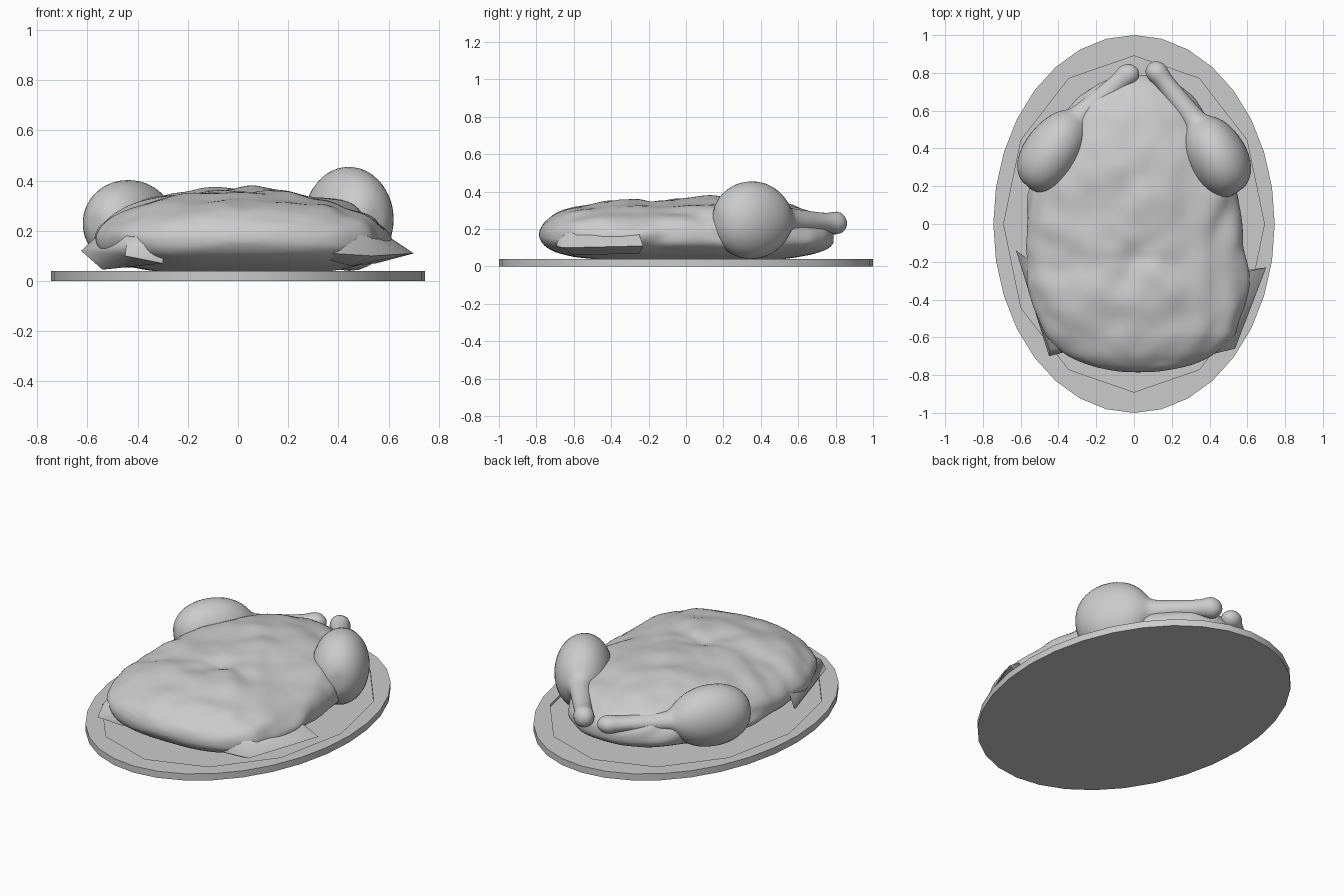
import bpy, bmesh, math
from mathutils import Vector, noise

if "Cube" in bpy.data.objects:
    bpy.data.objects.remove(bpy.data.objects["Cube"])


def finish(name, bm, angle=40, subsurf=0):
    bmesh.ops.recalc_face_normals(bm, faces=bm.faces[:])
    me = bpy.data.meshes.new(name)
    bm.to_mesh(me)
    bm.free()
    ob = bpy.data.objects.new(name, me)
    bpy.context.collection.objects.link(ob)
    bpy.ops.object.select_all(action='DESELECT')
    ob.select_set(True)
    bpy.context.view_layer.objects.active = ob
    if angle:
        bpy.ops.object.shade_smooth_by_angle(angle=math.radians(angle))
    if subsurf:
        m = ob.modifiers.new("smooth", 'SUBSURF')
        m.levels = m.render_levels = subsurf
    return ob


def loft(rings):
    """Skin closed rings of points and cap both ends."""
    bm = bmesh.new()
    vs = [[bm.verts.new(p) for p in r] for r in rings]
    n = len(vs[0])
    for a, b in zip(vs, vs[1:]):
        for i in range(n):
            j = (i + 1) % n
            bm.faces.new((a[i], a[j], b[j], b[i]))
    for ring in (vs[0], vs[-1]):
        c = bm.verts.new(sum((v.co for v in ring), Vector()) / n)
        for i in range(n):
            bm.faces.new((ring[i], ring[(i + 1) % n], c))
    return bm


def ellipse(rx, ry, z, n):
    return [(rx * math.sin(2 * math.pi * i / n),
             ry * math.cos(2 * math.pi * i / n), z) for i in range(n)]


# Oval platter with a shallow well cut into the top
platter = finish("platter", loft([ellipse(0.745, 1.0, z, 32) for z in (0, 0.04)]), 20)
well = finish("well_cutter", loft([ellipse(0.69, 0.89, z, 12) for z in (0.025, 0.1)]), 0)
well.hide_render = True
cut = platter.modifiers.new("well", 'BOOLEAN')
cut.operation, cut.object, cut.solver = 'DIFFERENCE', well, 'EXACT'
bpy.context.view_layer.objects.active = platter
bpy.ops.object.modifier_apply(modifier="well")
bpy.data.objects.remove(well)

# Roast body: y, centre x, half width, bottom z, top z
sections = [
    (-0.785, 0.02, 0.09, 0.15, 0.19), (-0.76, 0.03, 0.24, 0.11, 0.24),
    (-0.70, 0.03, 0.39, 0.075, 0.285), (-0.60, 0.035, 0.50, 0.05, 0.32),
    (-0.45, 0.03, 0.56, 0.035, 0.34), (-0.30, 0.025, 0.58, 0.025, 0.35),
    (-0.15, 0.01, 0.575, 0.025, 0.355), (0.0, 0.0, 0.57, 0.025, 0.365),
    (0.15, 0.0, 0.56, 0.025, 0.37), (0.30, 0.0, 0.52, 0.025, 0.37),
    (0.44, 0.0, 0.45, 0.03, 0.355), (0.57, 0.0, 0.37, 0.045, 0.33),
    (0.68, 0.01, 0.29, 0.065, 0.29), (0.755, 0.02, 0.20, 0.09, 0.245),
    (0.79, 0.02, 0.09, 0.12, 0.19)]


def body_ring(y, cx, w, z0, z1, n=64):
    ring, zm = [], z0 + 0.42 * (z1 - z0)
    for i in range(n):
        a = 2 * math.pi * i / n
        c, s = math.cos(a), math.sin(a)
        e = 2 / (2.0 if s > 0 else 2.6)
        x = cx + w * math.copysign(abs(c) ** e, c)
        h = (z1 - zm) if s > 0 else (zm - z0)
        z = zm + h * math.copysign(abs(s) ** e, s)
        # puckered skin: ridged folds plus creases radiating from a pinch
        k = 0.03 * (abs(noise.noise(Vector((x * 5, y * 4, z * 8)))) - 0.2)
        k += 0.015 * noise.noise(Vector((x * 10, y * 7, z * 10)))
        if s > 0:
            d, t = math.hypot(x, y + 0.17), math.atan2(y + 0.17, x)
            z += k * s - 0.04 * math.exp(-(d / 0.06) ** 2) * s
            z += 0.009 * math.sin(7 * t) * math.exp(-d / 0.25) * min(1, d / 0.08) * s
        x += k * c
        ring.append((x, y, z))
    return ring


dense = []
for a, b in zip(sections, sections[1:]):
    steps = max(1, round((b[0] - a[0]) / 0.04))
    dense += [[p + (q - p) * i / steps for p, q in zip(a, b)] for i in range(steps)]
dense.append(sections[-1])
finish("roast_body", loft([body_ring(*s) for s in dense]), 60, 1)

# Drumsticks: fraction along the axis, width, height
leg_profile = [
    (0.0, 0.05, 0.06), (0.03, 0.095, 0.12), (0.08, 0.13, 0.165), (0.16, 0.155, 0.20),
    (0.25, 0.16, 0.21), (0.34, 0.152, 0.20), (0.42, 0.13, 0.165), (0.475, 0.10, 0.12),
    (0.51, 0.068, 0.07), (0.56, 0.062, 0.06), (0.70, 0.056, 0.055), (0.82, 0.05, 0.048),
    (0.88, 0.052, 0.052), (0.93, 0.062, 0.064), (0.975, 0.05, 0.05), (1.0, 0.02, 0.02)]


def drumstick(name, start, knee, end, tall, wide):
    start, knee, end = Vector(start), Vector(knee), Vector(end)
    rings, n = [], 20
    for t, w, h in leg_profile:
        p = start.lerp(knee, t / 0.5) if t < 0.5 else knee.lerp(end, (t - 0.5) / 0.5)
        if t < 0.5:
            w *= wide
        side = (end - start).cross(Vector((0, 0, 1))).normalized()
        rings.append([p + side * w * math.cos(2 * math.pi * i / n)
                      + Vector((0, 0, h * tall * math.sin(2 * math.pi * i / n)))
                      for i in range(n)])
    finish(name, loft(rings), 60, 1)


drumstick("right_drumstick", (0.55, 0.17, 0.245), (0.335, 0.53, 0.25), (0.085, 0.85, 0.23), 1.02, 1.02)
drumstick("left_drumstick", (-0.57, 0.205, 0.23), (-0.30, 0.555, 0.225), (0.01, 0.83, 0.22), 0.86, 0.97)


# Folded wings: sharp, low-poly flaps running out of the front flanks
def wing(name, pts):
    bm = bmesh.new()
    for p in pts:
        bm.verts.new(p)
    bmesh.ops.convex_hull(bm, input=bm.verts[:])
    finish(name, bm, 50)


wing("right_wing", [(0.70, -0.23, 0.11), (0.61, -0.25, 0.17), (0.535, -0.66, 0.10),
                    (0.51, -0.63, 0.18), (0.20, -0.74, 0.21), (0.22, -0.73, 0.12),
                    (0.50, -0.40, 0.235), (0.55, -0.25, 0.07), (0.45, -0.60, 0.06)])
wing("left_wing", [(-0.625, -0.14, 0.12), (-0.54, -0.20, 0.20), (-0.45, -0.70, 0.10),
                   (-0.44, -0.66, 0.17), (-0.28, -0.65, 0.20), (-0.54, -0.28, 0.045),
                   (-0.48, -0.40, 0.22), (-0.30, -0.66, 0.07)])
